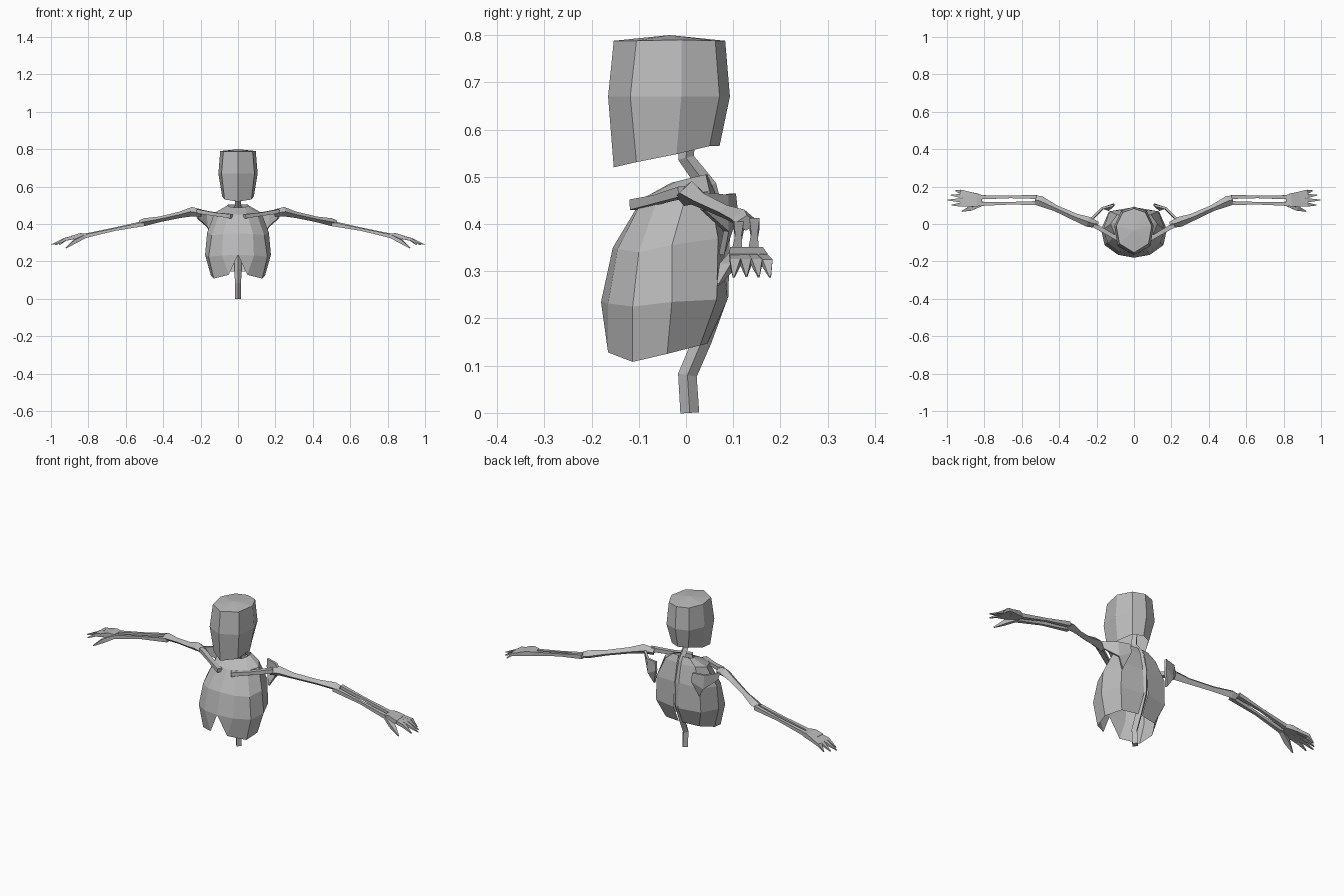
import bpy
import bmesh
from mathutils import Vector

bone = bpy.data.materials.new("bone grey")
bone.diffuse_color = (0.5, 0.5, 0.5, 1)


def finish(name, bm, mirror=True):
    """Turn a bmesh into a flat-shaded object, mirrored across x when asked."""
    bmesh.ops.recalc_face_normals(bm, faces=bm.faces)
    me = bpy.data.meshes.new(name)
    bm.to_mesh(me)
    bm.free()
    me.materials.append(bone)
    ob = bpy.data.objects.new(name, me)
    bpy.context.collection.objects.link(ob)
    if mirror:
        mod = ob.modifiers.new("mirror", 'MIRROR')
        mod.use_clip = True
        mod.merge_threshold = 0.0005
    return ob


def shell(name, rows):
    """Half shell bridged between rows of points; None leaves a notch."""
    bm = bmesh.new()
    grid = [[bm.verts.new(p) if p else None for p in row] for row in rows]
    for a, b in zip(grid, grid[1:]):
        for i in range(len(a) - 1):
            quad = [v for v in (a[i], a[i + 1], b[i + 1], b[i]) if v]
            bm.faces.new(quad)
    bmesh.ops.remove_doubles(bm, verts=bm.verts, dist=0.0001)
    return finish(name, bm)


def rod(bm, path, diamond=False):
    """Four-sided bone through (x, y, z, width, height) stations."""
    pts = [Vector(p[:3]) for p in path]
    rings = []
    for i, p in enumerate(path):
        t = (pts[min(i + 1, len(pts) - 1)] - pts[max(i - 1, 0)]).normalized()
        ref = Vector((1, 0, 0)) if abs(t.z) > 0.7 else Vector((0, 0, 1))
        side = t.cross(ref).normalized()
        up = side.cross(t).normalized()
        corners = ((1, 0), (0, 1), (-1, 0), (0, -1)) if diamond else \
                  ((1, 1), (-1, 1), (-1, -1), (1, -1))
        rings.append([bm.verts.new(pts[i] + side * a * p[3] / 2 + up * b * p[4] / 2)
                      for a, b in corners])
    for a, b in zip(rings, rings[1:]):
        for i in range(4):
            j = (i + 1) % 4
            bm.faces.new((a[i], a[j], b[j], b[i]))
    bm.faces.new(rings[0])
    bm.faces.new(rings[-1])


def bones(name, *paths, diamond=False, mirror=True):
    bm = bmesh.new()
    for path in paths:
        rod(bm, path, diamond)
    return finish(name, bm, mirror)


# Skull: open underneath, columns run from front centre to back centre
shell("skull", [
    [(0, -.035, .80)] * 5,
    [(0, -.153, .788), (.078, -.105, .788), (.095, -.01, .79), (.06, .062, .788), (0, .083, .788)],
    [(0, -.165, .67), (.088, -.118, .67), (.105, -.01, .67), (.068, .071, .67), (0, .093, .67)],
    [(0, -.153, .52), (.072, -.105, .531), (.085, -.02, .548), (.05, .05, .565), (0, .071, .565)],
])

# Rib cage: open underneath with a notch at the front
shell("rib_cage", [
    [(0, -.03, .488), (.035, -.02, .49), (.05, 0, .495), (.055, .02, .50), (.05, .042, .505), (.012, .045, .505)],
    [(0, -.095, .45), (.05, -.09, .455), (.10, -.06, .455), (.125, 0, .46), (.09, .05, .47), (.012, .06, .47)],
    [(0, -.155, .35), (.08, -.145, .347), (.14, -.10, .34), (.165, -.03, .355), (.13, .068, .37), (.012, .08, .375)],
    [(0, -.18, .235), (.085, -.165, .232), (.157, -.113, .225), (.176, -.03, .235), (.135, .065, .24), (.012, .088, .24)],
    [None, (.05, -.165, .128), (.13, -.113, .108), (.145, -.04, .125), (.10, .03, .143), (.012, .045, .147)],
])

# Spine and neck
bones("spine", [
    (0, .008, 0, .04, .034), (0, .003, .08, .04, .034), (0, .035, .155, .04, .036),
    (0, .07, .25, .04, .044), (0, .073, .37, .04, .044), (0, .045, .48, .04, .04),
    (0, .03, .50, .036, .034), (0, 0, .54, .034, .032), (0, .005, .60, .034, .032),
], diamond=True, mirror=False)

# Collarbones
bones("collarbone", [(.035, -.108, .441, .026, .022), (.12, -.06, .452, .022, .018),
                     (.215, -.005, .468, .026, .022)])

# Shoulder blades: a bent thin plate
bm = bmesh.new()
outline = [(.11, .10, .465), (.17, .085, .462), (.225, .03, .468),
           (.215, .035, .43), (.165, .085, .385), (.135, .075, .335), (.105, .105, .42)]
v = [bm.verts.new(p) for p in outline]
for f in ((0, 1, 4, 6), (1, 2, 3, 4), (6, 4, 5)):
    bm.faces.new([v[i] for i in f])
blade = finish("shoulder_blade", bm)
solid = blade.modifiers.new("thickness", 'SOLIDIFY')
solid.thickness = 0.012
solid.offset = 0

# Upper arms
bones("upper_arm", [
    (.195, -.005, .458, .035, .04), (.245, .012, .466, .055, .05), (.31, .035, .449, .04, .034),
    (.42, .085, .425, .034, .03), (.50, .122, .41, .055, .042), (.525, .128, .402, .05, .034),
], diamond=True)

# Forearms: two thin bones side by side
bones("forearm",
      [(.52, .145, .402, .022, .022), (.66, .145, .374, .014, .014), (.82, .143, .338, .022, .02)],
      [(.50, .112, .400, .022, .022), (.66, .111, .370, .014, .014), (.82, .108, .334, .022, .02)])

# Hands: palm, four pointed fingers and a thumb
fingers = [[(.865, y0, .331, .022, .018), (.925, y1, .318, .022, .016), (x, y2, z, .004, .004)]
           for x, y0, y1, y2, z in ((.955, .158, .172, .178, .288), (.98, .141, .150, .154, .289),
                                    (.997, .123, .127, .128, .290), (.975, .105, .104, .101, .288))]
bones("hand",
      [(.812, .126, .338, .055, .02), (.84, .128, .338, .07, .026), (.885, .132, .328, .082, .018)],
      [(.82, .105, .334, .022, .018), (.87, .085, .308, .026, .02), (.92, .068, .272, .005, .005)],
      *fingers)
